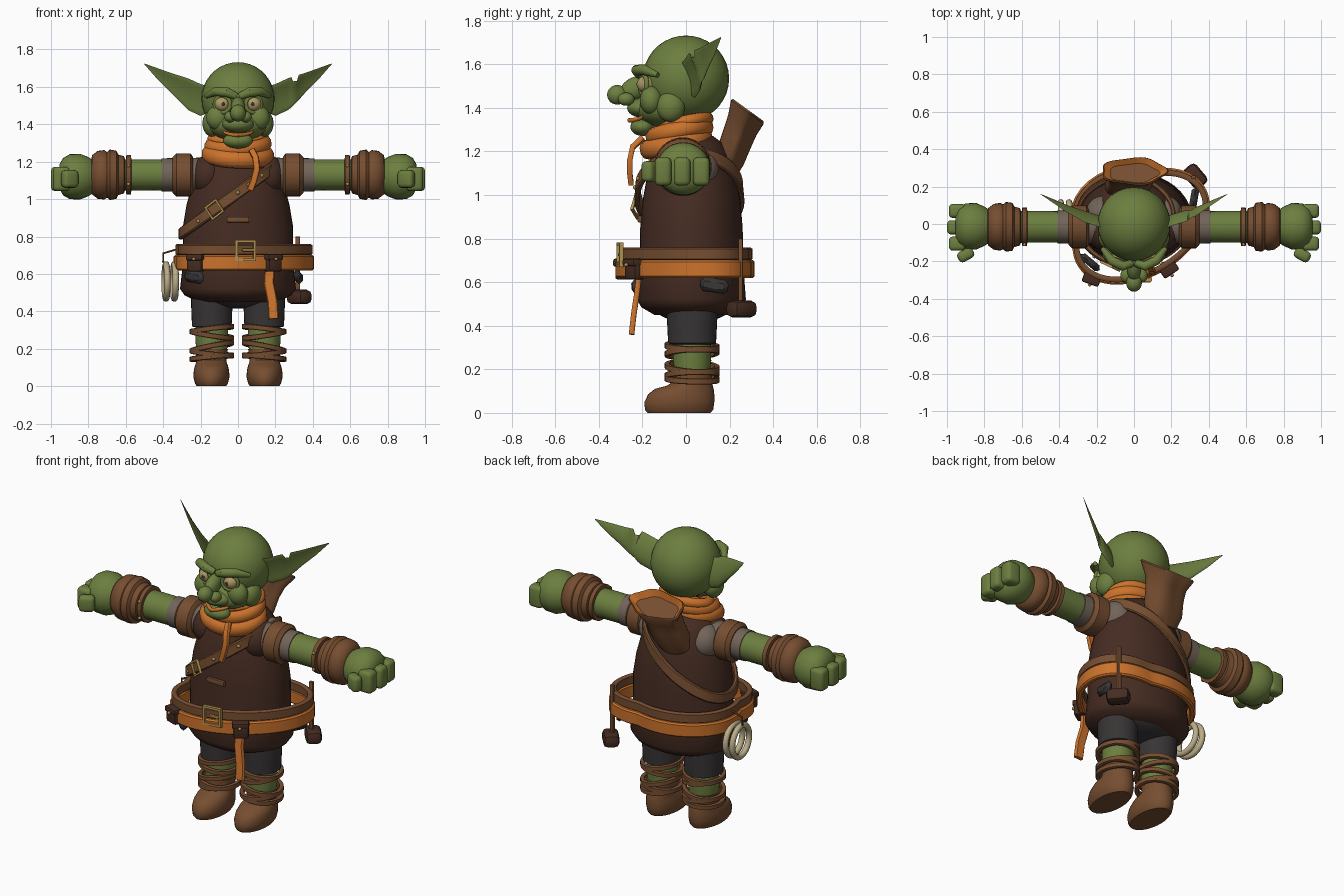
import bpy, bmesh, math
from math import sin, cos, pi, radians
from mathutils import Vector as V, Matrix, Euler

if "Cube" in bpy.data.objects:
    bpy.data.objects.remove(bpy.data.objects["Cube"])


def colour(name, r, g, b):
    m = bpy.data.materials.new(name)
    m.use_nodes = True
    m.diffuse_color = (r, g, b, 1)
    m.node_tree.nodes["Principled BSDF"].inputs["Base Color"].default_value = (r, g, b, 1)
    return m


GREEN = colour("green skin", .15, .21, .05)
DARK = colour("dark brown cloth", .06, .025, .016)
BROWN = colour("brown leather", .18, .075, .03)
ORANGE = colour("orange cloth", .60, .17, .025)
CHAR = colour("charcoal cloth", .04, .035, .036)
BEIGE = colour("pale rope", .50, .42, .25)
TAN = colour("tan eyes", .42, .32, .13)
GOLD = colour("dull gold", .45, .29, .08)
TAUPE = colour("taupe shirt", .17, .13, .10)
parts = []


def finish(name, bm, mat):
    bmesh.ops.recalc_face_normals(bm, faces=bm.faces)
    me = bpy.data.meshes.new(name)
    bm.to_mesh(me)
    bm.free()
    me.materials.append(mat)
    ob = bpy.data.objects.new(name, me)
    bpy.context.collection.objects.link(ob)
    parts.append(ob)
    return ob


def loft(name, rings, mat, closed=False, caps=True):
    bm = bmesh.new()
    vs = [[bm.verts.new(p) for p in r] for r in rings]
    n = len(vs[0])
    for a, b in zip(vs, vs[1:] + vs[:1] if closed else vs[1:]):
        for i in range(n):
            bm.faces.new((a[i], a[(i + 1) % n], b[(i + 1) % n], b[i]))
    if caps and not closed:
        bm.faces.new(vs[0])
        bm.faces.new(vs[-1])
    return finish(name, bm, mat)


def lathe(name, stations, mat, at=(0, 0, 0), side=0, n=32):
    """Stack of ellipses (pos, r1, r2, shift); along z, or along x when side is set."""
    rings = []
    for p, r1, r2, *sh in stations:
        ring = []
        for i in range(n):
            a = 2 * pi * i / n
            u, v = r1 * cos(a), r2 * sin(a) + (sh[0] if sh else 0)
            ring.append(V(at) + (V((side * p, v, u)) if side else V((u, v, p))))
        rings.append(ring)
    return loft(name, rings, mat)


def ball(name, at, size, mat, rot=(0, 0, 0)):
    bm = bmesh.new()
    mx = Matrix.LocRotScale(V(at), Euler(rot), V(size))
    bmesh.ops.create_uvsphere(bm, u_segments=28, v_segments=18, radius=1, matrix=mx)
    return finish(name, bm, mat)


def box(name, at, size, mat, rot=(0, 0, 0), bevel=.01, segs=2):
    bm = bmesh.new()
    bmesh.ops.create_cube(bm, size=1, matrix=Matrix.Diagonal((*size, 1)))
    bmesh.ops.bevel(bm, geom=bm.edges[:], offset=bevel, segments=segs, affect='EDGES', profile=.5)
    bmesh.ops.transform(bm, matrix=Matrix.LocRotScale(V(at), Euler(rot), None), verts=bm.verts)
    return finish(name, bm, mat)


def ribbon(name, pts, w, t, mat, centre=None, closed=False):
    """Flat band; faces away from centre, or to the front when there is none."""
    pts = [V(p) for p in pts]
    rings, m = [], len(pts)
    for i, p in enumerate(pts):
        a = pts[(i - 1) % m] if closed or i else p
        b = pts[(i + 1) % m] if closed or i < m - 1 else p
        tan = (b - a).normalized()
        out = V((p.x - centre[0], p.y - centre[1], 0)) if centre else V((0, -1, 0))
        up = tan.cross(out).normalized()
        out = up.cross(tan).normalized()
        rings.append([p + up * w * u + out * t * v for u, v in
                      ((.5, .25), (.4, .5), (-.4, .5), (-.5, .25), (-.5, -.25), (-.4, -.5), (.4, -.5), (.5, -.25))])
    return loft(name, rings, mat, closed)


def belt(name, z, rx, ry, w, t, clear):
    """Skewed hoop that is pushed out wherever it would cut into the tunic."""
    pts = []
    for i in range(64):
        a = 2 * pi * i / 64
        x, y = .038 + rx * cos(a), -.012 + ry * sin(a + .38)
        k = max(1, 1 / math.hypot(x / (.30 + clear), (y - .025) / (.245 + clear)))
        pts.append((x * k, .025 + (y - .025) * k, z))
    ribbon(name, pts, w, t, ORANGE if clear > .025 else BROWN, (.038, -.012), True)


def leg_wrap(at, z, tilt):
    ring = [(2 * pi * i / 32) for i in range(32)]
    pts = [(at[0] + .108 * cos(a), at[1] + .115 * sin(a), z + tilt[0] * .108 * cos(a) + tilt[1] * .115 * sin(a)) for a in ring]
    ribbon("leg_wrap", pts, .028, .022, BROWN, at, True)


def ring(name, at, major, minor, mat, rot=(0, 0, 0), scale=(1, 1, 1), n=32, k=10):
    rings = []
    mx = Matrix.LocRotScale(V(at), Euler(rot), V(scale))
    for i in range(n):
        a = 2 * pi * (i + .5) / n
        rings.append([mx @ V(((major + minor * cos(b)) * cos(a), (major + minor * cos(b)) * sin(a), minor * sin(b)))
                      for b in (2 * pi * (j + .5) / k for j in range(k))])
    return loft(name, rings, mat, True)


def tube(name, pts, radii, mat, n=10):
    rings = []
    for i, p in enumerate(pts):
        d = (V(pts[min(i + 1, len(pts) - 1)]) - V(pts[max(i - 1, 0)])).normalized()
        q = d.to_track_quat('Z', 'Y')
        rings.append([V(p) + q @ V((radii[i] * cos(2 * pi * j / n), radii[i] * sin(2 * pi * j / n), 0)) for j in range(n)])
    return loft(name, rings, mat)


# Tunic and hips
TORSO = [(.45, .21, .17), (.485, .285, .23), (.52, .31, .25), (.65, .295, .24), (.85, .295, .235), (.97, .275, .225),
         (1.08, .245, .205), (1.18, .21, .175), (1.24, .165, .14), (1.27, .1, .1)]
lathe("tunic", TORSO, DARK, (0, .025, 0), n=40)
ball("hips", (0, .03, .48), (.22, .17, .065), CHAR)


def girth(z):
    for a, b in zip(TORSO, TORSO[1:]):
        if a[0] <= z <= b[0]:
            f = (z - a[0]) / (b[0] - a[0])
            return a[1] + f * (b[1] - a[1]), a[2] + f * (b[2] - a[2])


# Shoulder strap wrapped diagonally round the tunic
path = []
for i in range(56):
    a, x = 2 * pi * i / 56, 0
    for _ in range(12):
        rx, ry = girth(1.035 + .72 * x)
        x = .5 * x + .5 * (rx + .010) * cos(a)
    path.append((x, .025 + (ry + .022 - .010 * sin(a)) * sin(a), 1.035 + .72 * x))
ribbon("shoulder_strap", path, .062, .024, BROWN, (0, .025), True)


def on_strap(x):
    return min(path, key=lambda p: abs(p[0] - x) + 9 * (p[1] > 0))


sx, sy, sz = on_strap(-.13)
ring("strap_buckle", (sx, sy - .018, sz), .052, .010, GOLD, (pi / 2, radians(-35), radians(-25)), n=4, k=4)
for x in (-.2, .0, .06, .13):
    sx, sy, sz = on_strap(x)
    ball("strap_stud", (sx, sy - .014, sz), (.01, .01, .01), GOLD)
box("chest_patch", (0, -.212, .89), (.12, .02, .03), BROWN, bevel=.005)

# Belts standing clear of the tunic, wider toward the back left
belt("upper_belt", .73, .345, .285, .058, .03, .02)
belt("sash_belt", .66, .35, .295, .082, .034, .028)
ring("belt_buckle", (.04, -.303, .725), .07, .014, GOLD, (pi / 2, 0, .13), n=4, k=4)
box("buckle_pin", (.055, -.306, .728), (.065, .014, .014), GOLD, bevel=.002)
for x, y, turn in ((-.225, -.285, -.35), (.185, -.235, .6)):
    box("belt_pouch", (x, y, .655), (.085, .06, .085), DARK, (0, 0, turn))
    box("pouch_flap", (x, y - .004, .69), (.095, .07, .035), DARK, (0, 0, turn))
    ball("pouch_stud", (x + .034 * sin(turn), y - .04, .68), (.009, .009, .009), GOLD)
ribbon("hanging_sash", [(.17, -.215, .64), (.165, -.225, .55), (.185, -.24, .45), (.19, -.25, .36)], .055, .025, ORANGE)
for x, y, turn in ((-.235, -.205, -.7), (.32, .13, 1.4)):
    box("dark_scabbard", (x, y, .585), (.13, .04, .065), CHAR, (0, .15, turn), .018, 1)

# Hammer and rope coil hung from the belt
box("hammer_handle", (.32, .25, .64), (.025, .02, .32), BROWN, bevel=.004)
box("hammer_head", (.327, .255, .477), (.13, .09, .078), DARK, (0, 0, radians(-50)), .026)
for x in (-.385, -.34):
    ring("rope_coil", (x, .025, .56), .092, .017, BEIGE, (0, pi / 2, .08))
tube("rope_hook", [(-.30, .03, .74), (-.40, .03, .71), (-.40, .03, .66)], [.006] * 3, BROWN, 6)


# Bag on the back, with a ruffled open mouth
def bag_ring(x, y, z, rx, ry, ruffle=0.):
    q = Euler((radians(-36), 0, 0)).to_matrix()
    return [V((x, y, z)) + q @ V((rx * (1 + ruffle * cos(5 * a)) * cos(a), ry * (1 + ruffle * cos(5 * a)) * sin(a), 0))
            for a in (2 * pi * i / 50 for i in range(50))]


lip = bag_ring(0, .286, 1.39, .168, .084, .06)
lining = bag_ring(0, .272, 1.36, .132, .062, .06)
loft("bag", [bag_ring(-.045, .175, 1.09, .05, .03), bag_ring(-.045, .18, 1.115, .10, .06),
             bag_ring(-.035, .205, 1.18, .125, .072, .04), bag_ring(-.02, .235, 1.26, .122, .074, .06),
             bag_ring(-.008, .258, 1.32, .132, .077, .07), bag_ring(0, .282, 1.382, .175, .09, .06), lip], BROWN, caps=False)
loft("bag_lining", [lip, lining], ORANGE, caps=False)
loft("bag_inside", [lining, bag_ring(-.01, .235, 1.28, .10, .05)], BROWN)

# Scarf
for z, y, rx, ry, h in ((1.235, -.045, .16, .14, .055), (1.29, -.03, .148, .13, .05), (1.33, -.005, .135, .11, .035)):
    ring("scarf_wrap", (0, y, z), 1, .22, ORANGE, (.2, .04 if h > .05 else -.06, 0), (rx, ry, h / .22 * .8), 40)
ribbon("scarf_tail", [(.075, -.20, 1.26), (.095, -.245, 1.22), (.1, -.258, 1.16), (.085, -.258, 1.1), (.065, -.252, 1.05)],
       .035, .024, ORANGE)

# Head and face
ball("skull", (0, .0, 1.535), (.195, .198, .197), GREEN)
ball("jaw", (0, -.1, 1.395), (.155, .135, .085), GREEN)
ball("chin", (0, -.2, 1.313), (.08, .055, .042), GREEN)
ball("muzzle", (0, -.2, 1.40), (.085, .07, .045), GREEN)
ball("nose_bridge", (0, -.235, 1.49), (.038, .075, .05), GREEN, (.5, 0, 0))
ball("nose_tip", (0, -.315, 1.46), (.042, .047, .045), GREEN)
tube("lips", [(.08 * cos(a), -.258 + .06 * abs(cos(a)), 1.368 - .025 * sin(a)) for a in (pi * i / 10 for i in range(11))],
     [.004 + .007 * sin(pi * i / 10) for i in range(11)], ORANGE)
for s in (1, -1):
    ball("nostril", (s * .043, -.275, 1.44), (.03, .038, .03), GREEN)
    ball("cheek", (s * .11, -.16, 1.435), (.06, .052, .065), GREEN)
    ball("jowl", (s * .14, -.07, 1.405), (.05, .065, .07), GREEN)
    ball("eye", (s * .083, -.183, 1.508), (.042, .042, .04), TAN)
    ball("pupil", (s * .08, -.222, 1.508), (.010, .005, .011), CHAR)
    ring("eyelid", (s * .083, -.195, 1.507), .044, .011, GREEN, (pi / 2, 0, s * .35))
    tube("brow", [(s * .012, -.21, 1.55), (s * .06, -.225, 1.572), (s * .12, -.195, 1.576), (s * .17, -.13, 1.55)],
         [.02, .026, .025, .012], GREEN, 14)
    # Ears as tapering cupped blades; the left one is notched
    blade = [(.14, -.01, 1.60, 1.47), (.20, .015, 1.615, 1.445), (.265, .035, 1.645, 1.475)]
    if s > 0:
        blade += [(.285, .04, 1.652, 1.49), (.295, .045, 1.63, 1.50), (.315, .055, 1.632, 1.52), (.325, .06, 1.665, 1.53)]
    blade += [(.36, .08, 1.675, 1.57), (.43, .12, 1.70, 1.64), (.5, .16, 1.725, 1.72)]
    rings = []
    for x, y, zt, zb in blade:
        h = (zt - zb) / 2
        rings.append([(s * x, y - .3 * h * cos(b) + .14 * h * sin(b) + .2 * h * sin(b) ** 2, (zt + zb) / 2 + h * cos(b))
                      for b in (2 * pi * i / 16 for i in range(16))])
    loft("ear", rings, GREEN)

# Arms and fists
for s in (1, -1):
    at = (0, -.015, 1.13)
    ball("shoulder", (s * .165, -.03, 1.125), (.09, .11, .108), DARK)
    ball("shirt_shoulder", (s * .17, .05, 1.12), (.09, .1, .10), TAUPE)
    lathe("shirt_sleeve", [(.18, .092, .092), (.41, .088, .088)], TAUPE, at, s)
    lathe("sleeve_cuff", [(.24, .095, .095), (.255, .115, .115), (.33, .115, .115), (.35, .095, .095)], BROWN, at, s)
    lathe("arm", [(.38, .083, .083), (.64, .083, .086)], GREEN, at, s)
    lathe("bracer_strap", [(.57, .08, .08), (.572, .105, .103), (.597, .105, .103), (.6, .08, .08)], BROWN, at, s, 24)
    lathe("bracer", [(.605, .085, .085), (.61, .1, .1), (.64, .108, .108), (.65, .128, .128), (.685, .135, .133),
                     (.70, .122, .12), (.715, .132, .128), (.75, .128, .122), (.78, .105, .1), (.785, .08, .08)], BROWN, at, s)
    for z in (-.05, .05):
        ball("bracer_stud", (s * .585, -.11, 1.13 + z), (.009, .009, .009), GOLD)
    lathe("fist", [(.77, .085, .085), (.80, .105, .105), (.845, .122, .125), (.90, .12, .122),
                   (.935, .10, .105), (.955, .065, .07)], GREEN, (0, -.012, 1.12), s)
    for y, x in ((-.105, .945), (-.018, .955), (.07, .945)):
        box("finger", (s * x, y, 1.108), (.09, .076, .13), GREEN, bevel=.022, segs=3)
    box("thumb", (s * .90, -.165, 1.108), (.09, .06, .095), GREEN, (0, 0, s * -.5), .022, 3)

# Legs, wraps and boots
for s in (1, -1):
    x = s * .14
    lathe("trouser_leg", [(.315, .095, .1), (.32, .106, .11), (.42, .11, .115), (.52, .11, .12)], CHAR, (x, .028, 0))
    lathe("shin", [(.12, .07, .07), (.24, .088, .088), (.35, .085, .085)], GREEN, (x, .028, 0))
    for z, tilt in ((.305, -.13), (.275, .16), (.21, -.2), (.175, .12), (.155, -.1)):
        leg_wrap((x, .028), z, (tilt * s, tilt * .3))
    lathe("boot", [(0, .078, .145, -.06), (.015, .088, .157, -.06), (.05, .097, .16, -.058), (.085, .094, .152, -.05),
                   (.11, .088, .135, -.036), (.125, .082, .105, -.01), (.14, .08, .092, 0), (.20, .088, .09, 0)],
          BROWN, (x + s * .002, .028, 0))

# Smooth shading with crisp edges
bpy.ops.object.select_all(action='DESELECT')
for ob in parts:
    ob.select_set(True)
bpy.context.view_layer.objects.active = parts[0]
bpy.ops.object.shade_smooth_by_angle(angle=radians(42))
